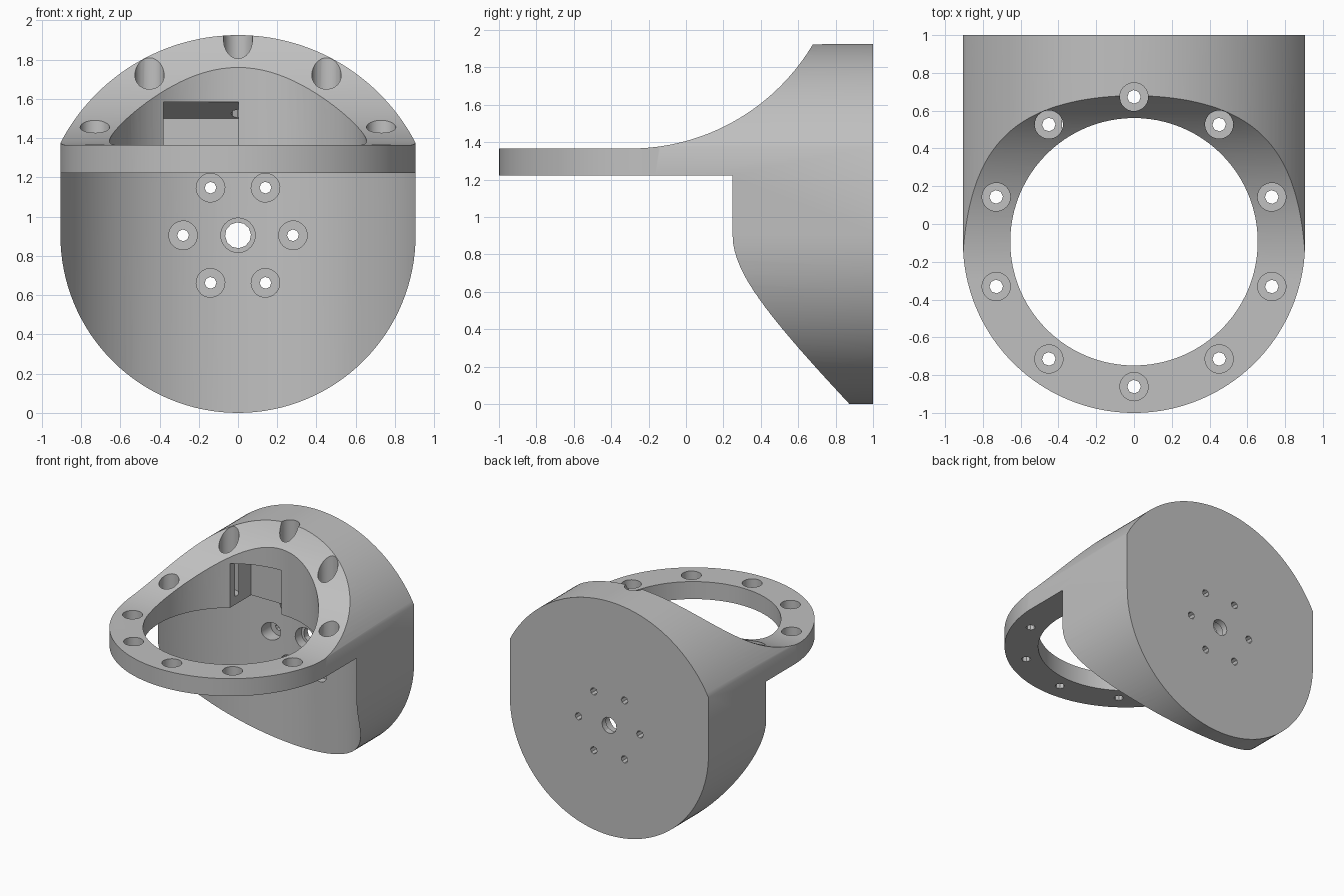
import bpy, bmesh
from math import sin, cos, pi, radians, acos
from mathutils import Vector

if "Cube" in bpy.data.objects:
    bpy.data.objects.remove(bpy.data.objects["Cube"], do_unlink=True)

RING_Y = -0.094      # centre of the mounting ring
HALF = 0.905         # half width
HUB_Z = 0.905        # centre of the rear disc
PLATE_LOW, PLATE_TOP = 1.222, 1.366

grey = bpy.data.materials.new("plain grey")
grey.use_nodes = True
colour = (0.53, 0.53, 0.53, 1)
grey.diffuse_color = colour
grey.node_tree.nodes["Principled BSDF"].inputs["Base Color"].default_value = colour


def arc(cx, cy, r, start, end, n=48):
    """Points along an arc, angles in radians."""
    return [(cx + r * cos(start + (end - start) * i / n),
             cy + r * sin(start + (end - start) * i / n)) for i in range(n + 1)]


def prism(name, outline, axis, low, high):
    """Extrude a 2D outline along one axis."""
    place = {"x": lambda p, d: (d, p[0], p[1]),
             "y": lambda p, d: (p[0], d, p[1]),
             "z": lambda p, d: (p[0], p[1], d)}[axis]
    bm = bmesh.new()
    face = bm.faces.new([bm.verts.new(place(p, low)) for p in outline])
    out = bmesh.ops.extrude_face_region(bm, geom=[face])
    shift = Vector(place((0, 0), high - low))
    bmesh.ops.translate(bm, vec=shift,
                        verts=[v for v in out["geom"] if isinstance(v, bmesh.types.BMVert)])
    bmesh.ops.recalc_face_normals(bm, faces=bm.faces)
    mesh = bpy.data.meshes.new(name)
    bm.to_mesh(mesh)
    bm.free()
    mesh.materials.append(grey)
    obj = bpy.data.objects.new(name, mesh)
    bpy.context.collection.objects.link(obj)
    return obj


def rod(name, u, v, r, axis, low, high, n=24):
    # Slight turn keeps corners off the symmetry planes
    return prism(name, arc(u, v, r, 0.07, 0.07 + 2 * pi, n)[:-1], axis, low, high)


def carve(target, tool, operation="DIFFERENCE"):
    """Apply a boolean and drop the tool."""
    mod = target.modifiers.new("carve", "BOOLEAN")
    mod.operation, mod.solver, mod.object = operation, "EXACT", tool
    bpy.context.view_layer.objects.active = target
    bpy.ops.object.modifier_apply(modifier=mod.name)
    bpy.data.objects.remove(tool, do_unlink=True)


# Body: round bottom, straight sides, shallower arc on top
TOP_R = 1.02
corner = acos(HALF / TOP_R)
outline = arc(0, HUB_Z, HALF, pi, 2 * pi, 64) + arc(0, HUB_Z, TOP_R, corner, pi - corner, 64)
body = prism("bracket_body", outline, "y", -1.2, 1)

# Rounded front of the ring
plan = [(-1.2, 1.2), (-1.2, RING_Y)] + arc(0, RING_Y, HALF + 0.001, pi, 2 * pi, 80) \
    + [(1.2, RING_Y), (1.2, 1.2)]
carve(body, prism("plan_tool", plan, "z", -0.2, 2.2), "INTERSECT")

# Concave sweep from the flat ring up to the rear rim
SWEEP_R, SWEEP_Y = 1.1375, -0.3
sweep = [(-1.4, 2.4), (-1.4, PLATE_TOP)] \
    + arc(SWEEP_Y, PLATE_TOP + SWEEP_R, SWEEP_R, -pi / 2, -0.3, 56)
sweep.append((sweep[-1][0], 2.4))
carve(body, prism("sweep_tool", sweep, "x", -1.3, 1.3))

# Ring of counterbored screw holes, the rearmost one shallower above the notch
for i in range(10):
    a = pi / 2 + i * pi / 5
    x, y = 0.767 * cos(a), RING_Y + 0.767 * sin(a)
    carve(body, rod("screw_tool", x, y, 0.036, "z", 0.8, 2.25, 8))
    carve(body, rod("bore_tool", x, y, 0.075, "z", 1.65 if i == 0 else 1.29, 2.3))

# Large round clearance below the ring
clear = [(-0.968, -1.4), (0.968, -1.4)] + arc(0, RING_Y, 0.968, 0, pi, 80)
carve(body, prism("clearance_tool", clear, "z", -0.3, PLATE_LOW))

# Ring opening
carve(body, rod("opening_tool", 0, RING_Y, 0.655, "z", 1, 2.35, 96))

# Rear disc: six counterbored holes around a centre hole
for i in range(6):
    a = i * pi / 3
    x, z = 0.28 * cos(a), HUB_Z + 0.28 * sin(a)
    carve(body, rod("screw_tool", x, z, 0.03, "y", 0.65, 1.2, 8))
    carve(body, rod("bore_tool", x, z, 0.073, "y", 0.6, 0.93))
carve(body, rod("centre_tool", 0, HUB_Z, 0.066, "y", 0.65, 1.2, 12))
carve(body, rod("bore_tool", 0, HUB_Z, 0.088, "y", 0.6, 0.95))

# Notch in the inner wall with a sloping ceiling
notch = [(0.3, 1.1), (0.3, 1.585), (0.57, 1.585), (0.715, 1.5), (0.715, 1.1)]
carve(body, prism("notch_tool", notch, "x", -0.38, 0.003))

bpy.ops.object.select_all(action="DESELECT")
body.select_set(True)
bpy.context.view_layer.objects.active = body
bpy.ops.object.shade_smooth_by_angle(angle=radians(30))
